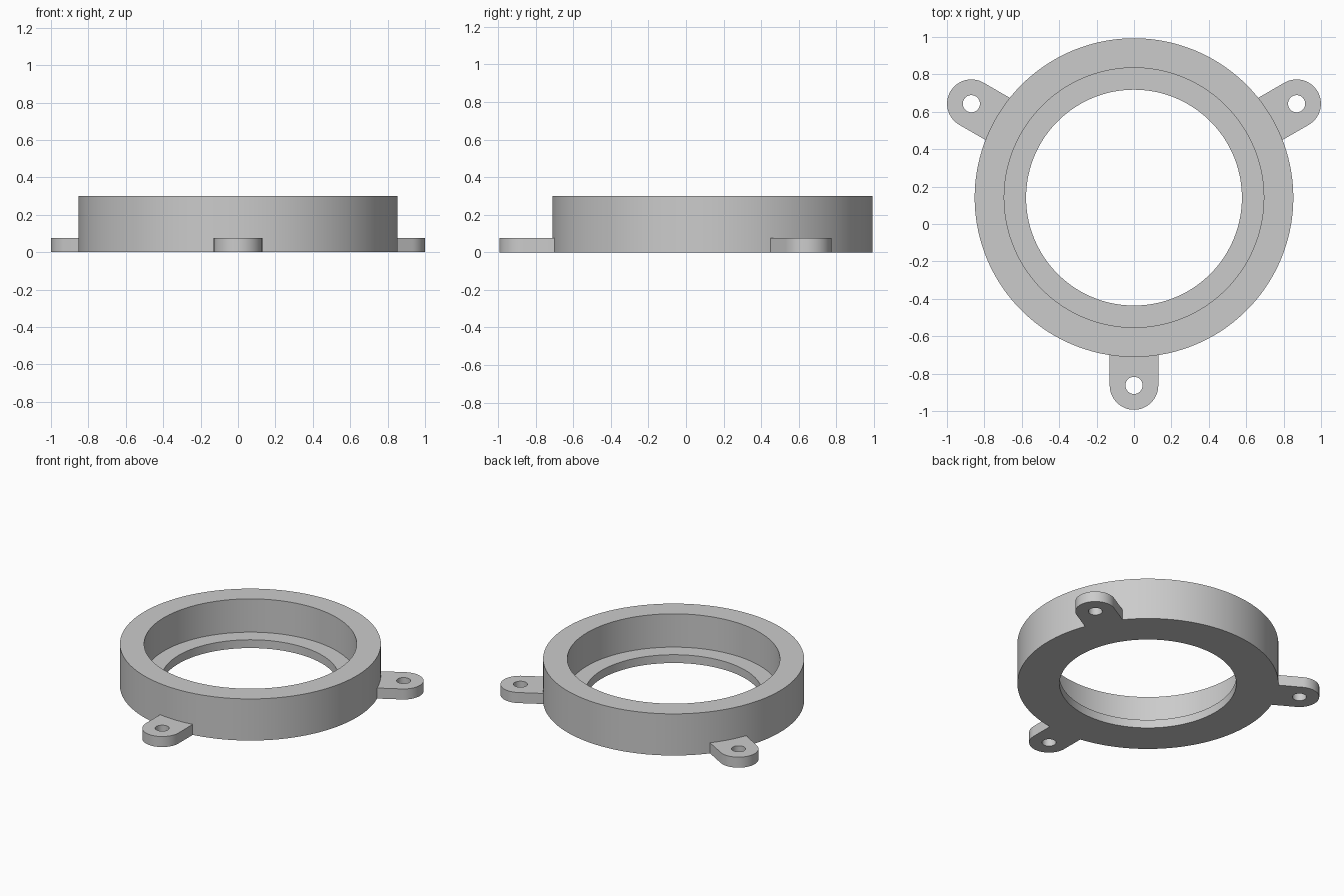
import bpy, bmesh
from math import sin, cos, pi, asin, radians
from mathutils import Matrix, Vector

cube = bpy.data.objects.get("Cube")
if cube:
    bpy.data.objects.remove(cube, do_unlink=True)

CENTER_Y = 0.141
OUTER, BORE, LIP = 0.852, 0.694, 0.577
HEIGHT, LIP_HEIGHT = 0.30, 0.06
TAB_HEIGHT, TAB_RADIUS, TAB_REACH, HOLE = 0.076, 0.13, 1.004, 0.046

grey = bpy.data.materials.new("plain_grey")
grey.use_nodes = True
grey.diffuse_color = (0.6, 0.6, 0.6, 1)
grey.node_tree.nodes["Principled BSDF"].inputs["Base Color"].default_value = (0.6, 0.6, 0.6, 1)


def finish(name, bm, angle=0.0):
    """Turn a bmesh into a smooth-shaded object about the ring centre."""
    bmesh.ops.recalc_face_normals(bm, faces=bm.faces[:])
    bm.transform(Matrix.Translation((0, CENTER_Y, 0)) @ Matrix.Rotation(angle, 4, "Z"))
    mesh = bpy.data.meshes.new(name)
    bm.to_mesh(mesh)
    bm.free()
    mesh.materials.append(grey)
    obj = bpy.data.objects.new(name, mesh)
    bpy.context.collection.objects.link(obj)
    bpy.ops.object.select_all(action="DESELECT")
    obj.select_set(True)
    bpy.context.view_layer.objects.active = obj
    bpy.ops.object.shade_smooth_by_angle(angle=radians(30))


def arc(cx, cy, r, start, end, steps):
    return [Vector((cx + r * cos(start + (end - start) * i / steps),
                    cy + r * sin(start + (end - start) * i / steps), 0))
            for i in range(steps + 1)]


def add_loop(bm, points):
    verts = [bm.verts.new(p) for p in points]
    return [bm.edges.new((v, verts[i - 1])) for i, v in enumerate(verts)]


# Ring with a stepped bore, turned from its cross-section
bm = bmesh.new()
section = [(LIP, 0), (OUTER, 0), (OUTER, HEIGHT), (BORE, HEIGHT),
           (BORE, LIP_HEIGHT), (LIP, LIP_HEIGHT)]
edges = add_loop(bm, [(r, 0, z) for r, z in section])
bmesh.ops.spin(bm, geom=bm.verts[:] + edges, axis=(0, 0, 1), cent=(0, 0, 0),
               angle=2 * pi, steps=144, use_merge=True)
bmesh.ops.remove_doubles(bm, verts=bm.verts[:], dist=0.0001)
finish("ring", bm)

# Three rounded mounting tabs whose roots follow the ring wall
for name, degrees in (("front_tab", -90), ("left_tab", 30), ("right_tab", 150)):
    bm = bmesh.new()
    root = OUTER - 0.002
    spread = asin(TAB_RADIUS / root)
    outline = arc(TAB_REACH, 0, TAB_RADIUS, -pi / 2, pi / 2, 32)
    outline += arc(0, 0, root, spread, -spread, 8)
    edges = add_loop(bm, outline)
    edges += add_loop(bm, arc(TAB_REACH, 0, HOLE, 0, 2 * pi, 32)[:-1])
    bmesh.ops.triangle_fill(bm, edges=edges, use_beauty=True, use_dissolve=False)
    grown = bmesh.ops.extrude_face_region(bm, geom=bm.faces[:], use_keep_orig=True)
    top = [g for g in grown["geom"] if isinstance(g, bmesh.types.BMVert)]
    bmesh.ops.translate(bm, verts=top, vec=(0, 0, TAB_HEIGHT))
    finish(name, bm, radians(degrees))
